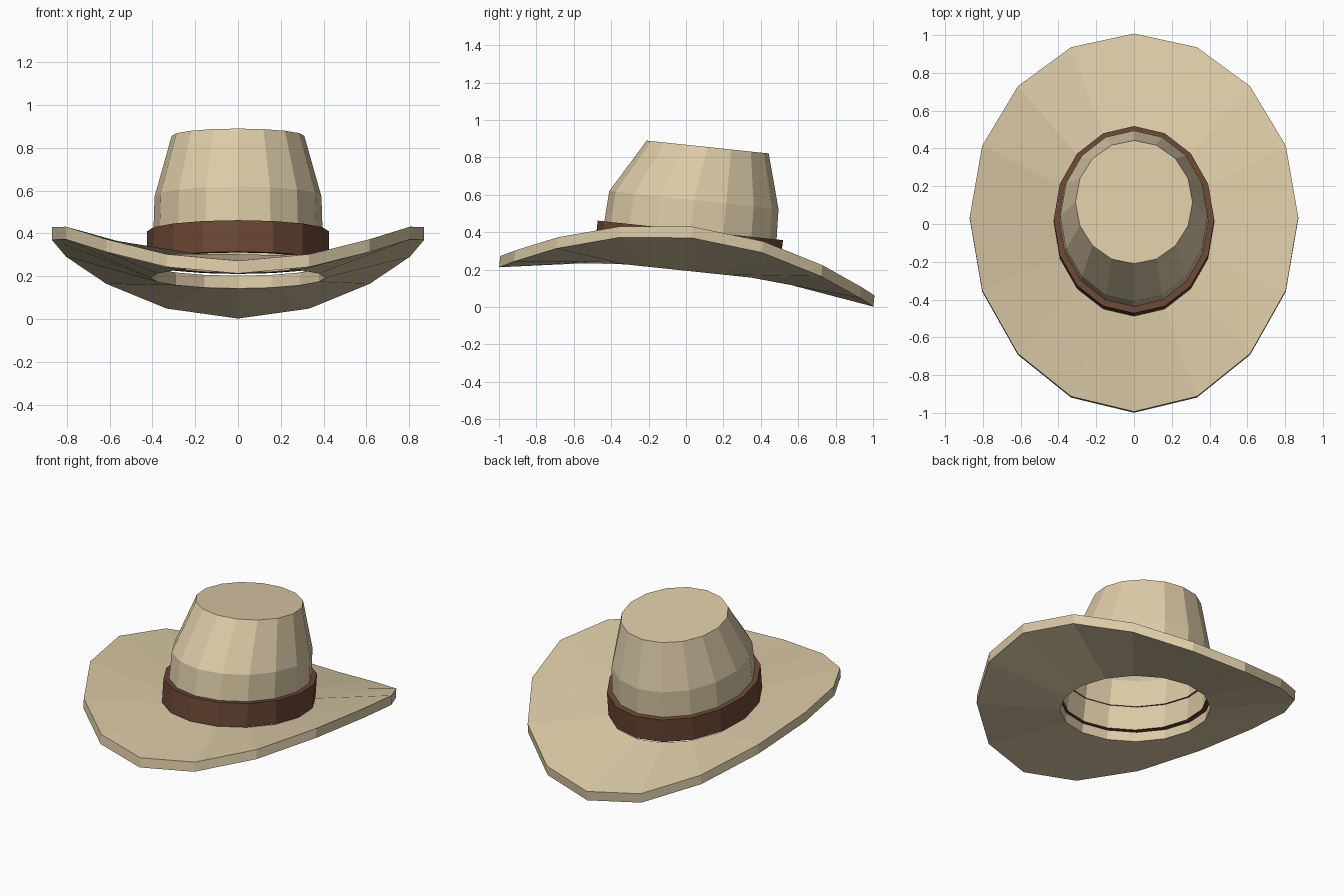
import bpy
from math import sin, cos, pi, radians

if "Cube" in bpy.data.objects:
    bpy.data.objects.remove(bpy.data.objects["Cube"])

SIDES = 16
TILT = radians(-6)   # whole hat leans back


def material(name, rgb):
    m = bpy.data.materials.new(name)
    m.diffuse_color = (*rgb, 1)
    m.use_nodes = True
    m.node_tree.nodes["Principled BSDF"].inputs["Base Color"].default_value = m.diffuse_color
    return m


def ring(rx, ry, cy, z, lift=0):
    """Ellipse of points; lift raises the left and right sides."""
    pts = []
    for i in range(SIDES):
        a = 2 * pi * i / SIDES
        pts.append((rx * sin(a), cy - ry * cos(a), z + lift * sin(a) ** 2))
    return pts


def loft(name, rings, mat, closed=False, cap=False):
    """Join rings with flat quads, ordered bottom-outside-up."""
    verts = [p for r in rings for p in r]
    n = len(rings)
    faces = []
    for k in range(n if closed else n - 1):
        a, b = k * SIDES, ((k + 1) % n) * SIDES
        for i in range(SIDES):
            j = (i + 1) % SIDES
            faces.append((a + i, a + j, b + j, b + i))
    if cap:
        faces.append(tuple(range((n - 1) * SIDES, n * SIDES)))
    me = bpy.data.meshes.new(name)
    me.from_pydata(verts, [], faces)
    me.materials.append(mat)
    ob = bpy.data.objects.new(name, me)
    ob.rotation_euler.x = TILT
    bpy.context.collection.objects.link(ob)
    return ob


felt = material("felt", (0.72, 0.60, 0.39))
leather = material("leather", (0.15, 0.065, 0.037))

# Brim: curled up at the sides, dipping front and back
loft("brim", [
    ring(0.41, 0.48, -0.01, 0.193),
    ring(0.87, 1.006, -0.01, 0.107, 0.264),
    ring(0.87, 1.006, -0.01, 0.167, 0.264),
    ring(0.41, 0.48, -0.01, 0.253),
], felt, closed=True)

# Crown: open shell, tapered to a flat top
loft("crown", [
    ring(0.40, 0.47, -0.02, 0.265),
    ring(0.39, 0.455, -0.018, 0.573),
    ring(0.31, 0.328, 0.026, 0.863),
], felt, cap=True)

# Hat band: outer wall with thin upper and lower lips
loft("hat_band", [
    ring(0.39, 0.46, -0.02, 0.262),
    ring(0.425, 0.498, -0.02, 0.262),
    ring(0.425, 0.498, -0.02, 0.41),
    ring(0.385, 0.455, -0.02, 0.41),
], leather)
